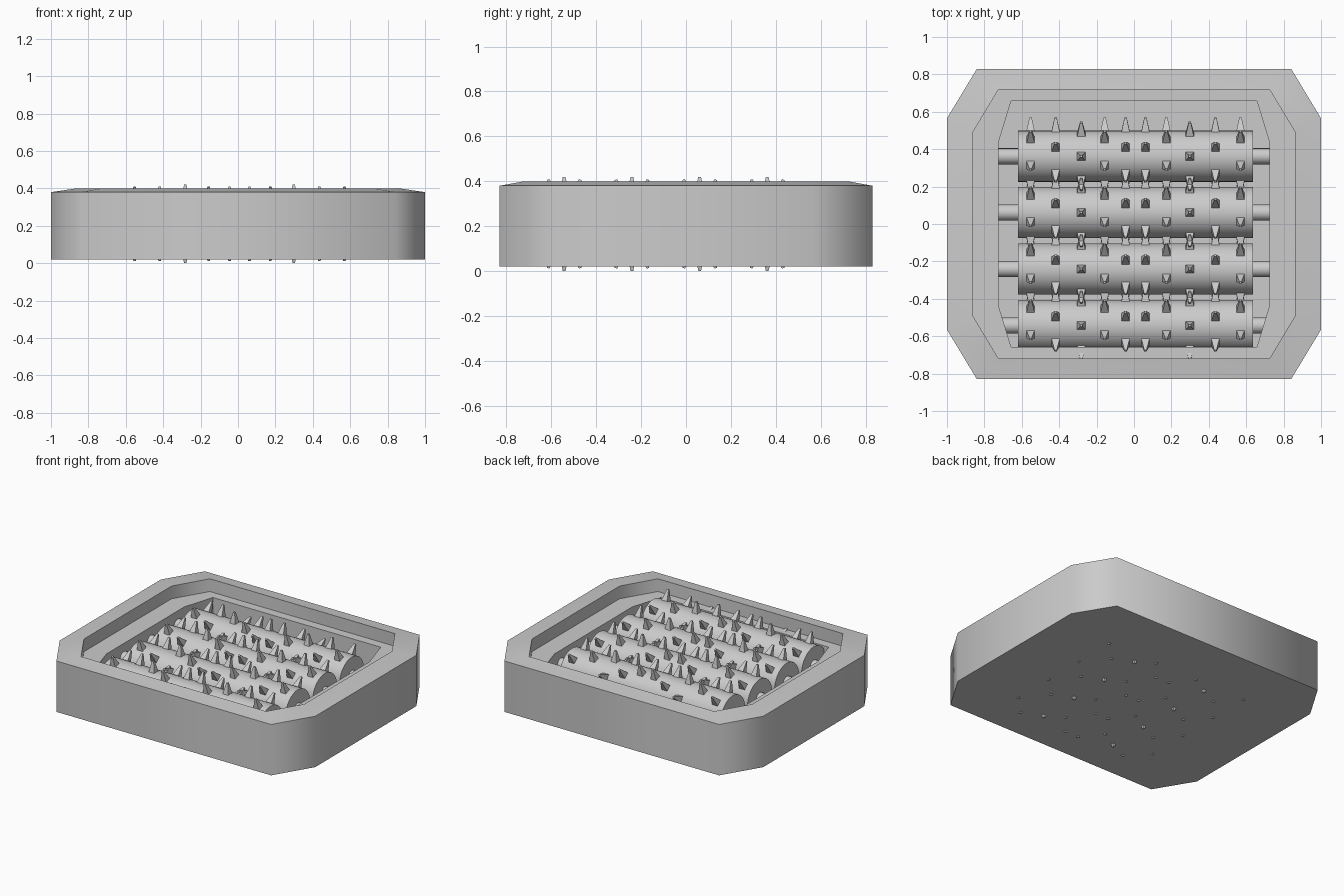
import bpy, bmesh, math
from mathutils import Matrix

if "Cube" in bpy.data.objects:
    bpy.data.objects.remove(bpy.data.objects["Cube"])

ROLLER_Z, ROLLER_R = 0.21, 0.137
ROLLER_YS = [0.362, 0.061, -0.241, -0.543]


def new_object(name, bm, smooth_angle=None):
    bmesh.ops.recalc_face_normals(bm, faces=bm.faces)
    mesh = bpy.data.meshes.new(name)
    bm.to_mesh(mesh)
    bm.free()
    obj = bpy.data.objects.new(name, mesh)
    bpy.context.collection.objects.link(obj)
    if smooth_angle:
        bpy.ops.object.select_all(action='DESELECT')
        obj.select_set(True)
        bpy.context.view_layer.objects.active = obj
        bpy.ops.object.shade_smooth_by_angle(angle=math.radians(smooth_angle))
    return obj


def octagon(bm, x_side, y_side, x_end, y_end, z):
    """Chamfered rectangle: side corners (x_side, y_side), end corners (x_end, y_end)."""
    quarter = [(x_side, y_side), (x_end, y_end)]
    pts = quarter + [(-x, y) for x, y in quarter[::-1]]
    pts += [(-x, -y) for x, y in pts]
    return [bm.verts.new((x, y, z)) for x, y in pts]


# Case: stacked octagonal rings forming a stepped tray
bm = bmesh.new()
outer = (1.0, 0.565, 0.84, 0.83)
lip = (0.862, 0.49, 0.724, 0.72)
well = (0.725, 0.435, 0.657, 0.657)
rings = [octagon(bm, *shape, z) for shape, z in [
    (outer, 0.02), (outer, 0.38), (lip, 0.40), (lip, 0.31), (well, 0.31), (well, 0.045)]]
for a, b in zip(rings, rings[1:]):
    for i in range(8):
        j = (i + 1) % 8
        bm.faces.new((a[i], a[j], b[j], b[i]))
bm.faces.new(rings[0])
bm.faces.new(rings[-1])
new_object("case", bm, 61)


def cylinder_x(name, radius, x0, x1, y, sides):
    bm = bmesh.new()
    mat = Matrix.Translation(((x0 + x1) / 2, y, ROLLER_Z)) @ Matrix.Rotation(math.pi / 2, 4, 'Y')
    bmesh.ops.create_cone(bm, cap_ends=True, segments=sides, radius1=radius,
                          radius2=radius, depth=x1 - x0, matrix=mat)
    return new_object(name, bm, 35)


# Spike rings: half the x positions with each ring's turn, mirrored about the roller middle
SPIKE_RINGS = [(0.053, -20), (0.165, 20), (0.29, 0), (0.427, -20), (0.561, 20)]


def spikes(name, y):
    bm = bmesh.new()
    base, tip, r0, r1 = 0.024, 0.006, 0.125, 0.21
    for dx, turn in SPIKE_RINGS:
        for side in (-1, 1):
            for k in range(6):
                mat = (Matrix.Translation((0.008 + side * dx, y, ROLLER_Z))
                       @ Matrix.Rotation(math.radians(turn + 60 * k), 4, 'X')
                       @ Matrix.Translation((0, 0, (r0 + r1) / 2))
                       @ Matrix.Rotation(math.pi / 4, 4, 'Z'))
                bmesh.ops.create_cone(bm, cap_ends=True, segments=4, radius1=base * math.sqrt(2),
                                      radius2=tip * math.sqrt(2), depth=r1 - r0, matrix=mat)
    return new_object(name, bm)


# Four spiked rollers on axles
for n, y in enumerate(ROLLER_YS, 1):
    cylinder_x(f"roller_{n}", ROLLER_R, -0.62, 0.637, y, 32)
    cylinder_x(f"axle_{n}", 0.043, -0.728, 0.728, y, 20)
    spikes(f"roller_spikes_{n}", y)
